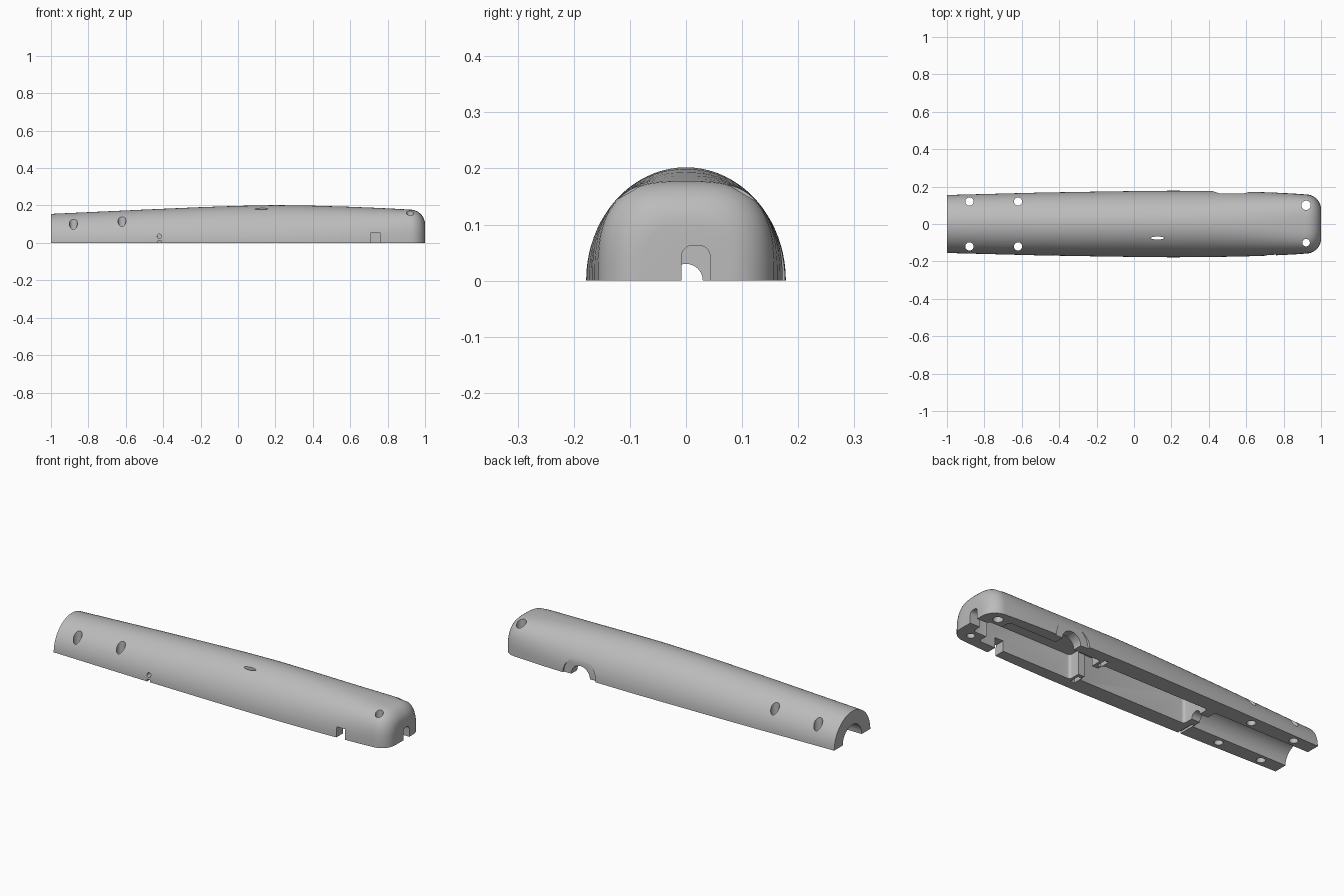
import bpy, bmesh, math
from mathutils import Matrix

if "Cube" in bpy.data.objects:
    bpy.data.objects.remove(bpy.data.objects["Cube"], do_unlink=True)

grey = bpy.data.materials.new("plain grey")
grey.use_nodes = True
colour = (0.5, 0.5, 0.5, 1)
grey.diffuse_color = colour
grey.node_tree.nodes["Principled BSDF"].inputs["Base Color"].default_value = colour


def make_object(name, bm):
    bmesh.ops.recalc_face_normals(bm, faces=bm.faces)
    mesh = bpy.data.meshes.new(name)
    bm.to_mesh(mesh)
    bm.free()
    mesh.materials.append(grey)
    obj = bpy.data.objects.new(name, mesh)
    bpy.context.scene.collection.objects.link(obj)
    return obj


def section(x, w, h, n, steps=40):
    """Half superellipse standing on the ground plane."""
    pts = []
    for i in range(steps + 1):
        a = math.pi * i / steps
        c, s = math.cos(a), max(0, math.sin(a))
        if i in (0, steps):
            s = 0
        pts.append((x, math.copysign(abs(c) ** (2 / n), c) * w, s ** (2 / n) * h))
    return pts


# Shell: lofted half sections, x / half width / height / squareness
stations = [(-1, .155, .155, 2), (-.5, .168, .178, 2), (-.2, .173, .191, 2),
            (0, .176, .198, 2), (.2, .178, .202, 2), (.4, .177, .199, 2.05),
            (.6, .173, .193, 2.2), (.75, .168, .187, 2.45), (.85, .163, .182, 2.75)]
radius = .08
for k in range(10):
    t = k / 9 * math.pi / 2
    inset = radius * (1 - math.cos(t))
    stations.append((1 - radius + radius * math.sin(t), .158 - inset, .178 - inset, 3))

bm = bmesh.new()
rings = [[bm.verts.new(p) for p in section(*st)] for st in stations]
for a, b in zip(rings, rings[1:]):
    for i in range(len(a)):
        j = (i + 1) % len(a)
        bm.faces.new((a[i], a[j], b[j], b[i]))
bm.faces.new(rings[0])
bm.faces.new(rings[-1])
shell = make_object("shell", bm)


def cut(bm):
    """Subtract a bmesh volume from the shell."""
    cutter = make_object("cutter", bm)
    cutter.hide_render = True
    mod = shell.modifiers.new("cut", "BOOLEAN")
    mod.operation = "DIFFERENCE"
    mod.solver = "EXACT"
    mod.object = cutter
    bpy.context.view_layer.objects.active = shell
    bpy.ops.object.modifier_apply(modifier=mod.name)
    bpy.data.objects.remove(cutter, do_unlink=True)


def cut_box(x0, x1, y0, y1, top, round_axis=None, bevel=.015):
    z0 = -.05
    bm = bmesh.new()
    m = Matrix.Translation(((x0 + x1) / 2, (y0 + y1) / 2, (z0 + top) / 2))
    m = m @ Matrix.Diagonal((x1 - x0, y1 - y0, top - z0, 1))
    bmesh.ops.create_cube(bm, size=1, matrix=m)
    if round_axis is not None:
        edges = [e for e in bm.edges
                 if abs((e.verts[0].co - e.verts[1].co).normalized()[round_axis]) > .9]
        bmesh.ops.bevel(bm, geom=edges, offset=bevel, segments=5, profile=.5, affect="EDGES")
    cut(bm)


def cut_cylinder(centre, r, length, axis, stretch=(1, 1), sides=32):
    turn = {"X": Matrix.Rotation(math.pi / 2, 4, "Y"),
            "Y": Matrix.Rotation(math.pi / 2, 4, "X"), "Z": Matrix()}[axis]
    bm = bmesh.new()
    bmesh.ops.create_cone(bm, cap_ends=True, segments=sides, radius1=r, radius2=r, depth=length,
                          matrix=Matrix.Translation(centre) @ turn @ Matrix.Diagonal((*stretch, 1, 1)))
    cut(bm)


# Inner pockets
cut_cylinder((-.75, 0, 0), .082, .64, "X")            # round bore at the open end
cut_box(-.38, .262, -.086, .086, .145, 2)             # long middle pocket
cut_box(.30, .86, -.112, .112, .13, 2)                # wide end pocket
cut_box(.85, .94, -.058, .058, .11, 2)                # neck between end screws
cut_box(.25, .31, -.05, .05, .12)                     # gap in the partition
cut_box(.262, .285, -.125, -.07, .06)                 # board slots
cut_box(.262, .285, .07, .125, .06)
cut_cylinder((-.41, 0, 0), .03, .14, "X")             # cable passage

# Screw holes
for x, y, r in ((-.88, .12, .022), (-.62, .12, .022), (.92, .1, .025)):
    for side in (1, -1):
        size = r if x < 0 or side > 0 else .02
        cut_cylinder((x, side * y, .1), size, .4, "Z")

# Side port with a shallow round recess
cut_cylinder((.52, .263, 0), .1, .2, "Y", sides=48)
cut_cylinder((.52, .16, 0), .056, .16, "Y")

# End port, side slot, small side hole with notch, top slit
cut_box(.9, 1.05, -.008, .043, .063, 0, .02)
cut_box(.71, .76, -.25, -.09, .056)
cut_cylinder((-.42, -.14, .035), .012, .16, "Y")
cut_box(-.428, -.412, -.25, -.07, .012)
cut_cylinder((.125, -.075, .16), .035, .12, "Z", (1, .22))

# Smooth skin with crisp cut edges
bpy.ops.object.select_all(action="DESELECT")
shell.select_set(True)
bpy.context.view_layer.objects.active = shell
bpy.ops.object.shade_smooth_by_angle(angle=math.radians(30))
